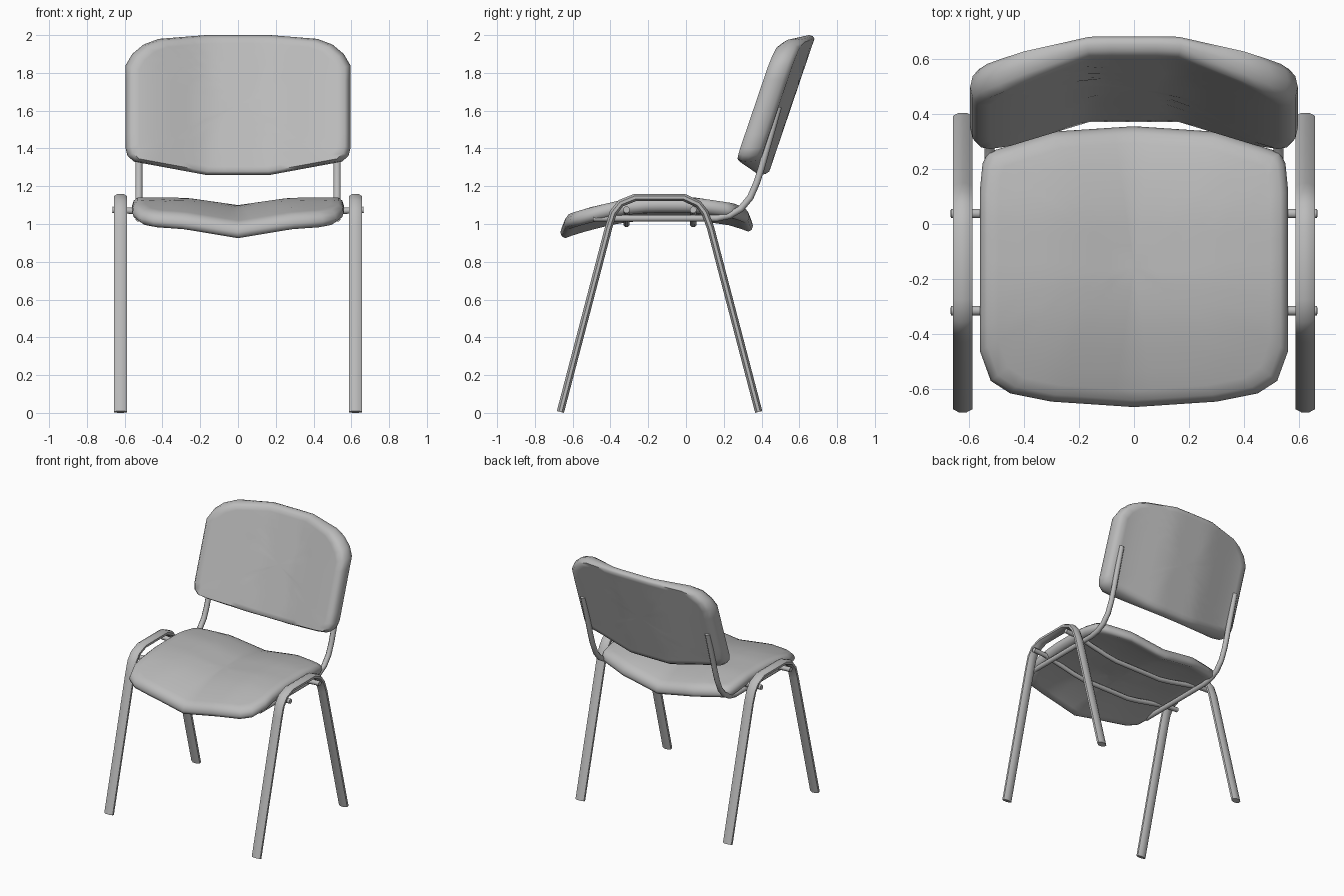
import bpy
import bmesh
import math
from mathutils import Vector

cube = bpy.data.objects.get("Cube")
if cube:
    bpy.data.objects.remove(cube, do_unlink=True)

grey = bpy.data.materials.new("plain grey")
grey.use_nodes = True
colour = (0.5, 0.5, 0.5, 1)
grey.diffuse_color = colour
grey.node_tree.nodes["Principled BSDF"].inputs["Base Color"].default_value = colour


def interp(table, t):
    """Piecewise linear lookup in a list of (key, value)."""
    for (a, va), (b, vb) in zip(table, table[1:]):
        if t <= b:
            return va + (vb - va) * (max(t, a) - a) / (b - a)
    return table[-1][1]


def finish(name, bm, angle):
    bmesh.ops.recalc_face_normals(bm, faces=bm.faces)
    mesh = bpy.data.meshes.new(name)
    bm.to_mesh(mesh)
    bm.free()
    mesh.materials.append(grey)
    obj = bpy.data.objects.new(name, mesh)
    bpy.context.collection.objects.link(obj)
    bpy.ops.object.select_all(action='DESELECT')
    obj.select_set(True)
    bpy.context.view_layer.objects.active = obj
    bpy.ops.object.shade_smooth_by_angle(angle=math.radians(angle))
    return obj


def bridge(bm, a, b):
    n = len(a)
    for i in range(n):
        bm.faces.new((a[i], a[(i + 1) % n], b[(i + 1) % n], b[i]))


def sweep(name, path, axis, half_wide, half_thick, sides):
    """Sweep an oval along a planar path; axis is the plane's normal."""
    bm = bmesh.new()
    axis = Vector(axis)
    pts = [Vector(p) for p in path]
    rings = []
    for i, p in enumerate(pts):
        before = (p - pts[i - 1]).normalized() if i else None
        after = (pts[i + 1] - p).normalized() if i + 1 < len(pts) else None
        tangent = ((before or after) + (after or before)).normalized()
        side = tangent.cross(axis)
        mitre = 1 / tangent.dot(after or before)
        ring = []
        for k in range(sides):
            a = math.tau * (k + 0.5) / sides
            ring.append(bm.verts.new(p + axis * half_wide * math.cos(a)
                                     + side * half_thick * mitre * math.sin(a)))
        rings.append(ring)
    for a, b in zip(rings, rings[1:]):
        bridge(bm, a, b)
    bm.faces.new(rings[0])
    bm.faces.new(rings[-1])
    return finish(name, bm, 50)


def cushion(name, half, middle, upper, lower, place):
    """Pad with a mirrored outline between two surfaces and a rounded rim."""
    corners = half + [(-x, v) for x, v in reversed(half) if x > 0]
    outline = []
    for i, (x, v) in enumerate(corners):
        nx, nv = corners[(i + 1) % len(corners)]
        steps = max(1, round(math.hypot(nx - x, nv - v) / 0.08))
        outline += [(x + (nx - x) * s / steps, v + (nv - v) * s / steps)
                    for s in range(steps)]
    # Each layer: outline scale, then blend from upper to lower surface
    inner = [0.15, 0.3, 0.45, 0.6, 0.75, 0.88, 0.95]
    layers = [(s, 0) for s in inner] + [(0.985, 0.2), (1, 0.5), (0.985, 0.8)]
    layers += [(s, 1) for s in reversed(inner)]
    bm = bmesh.new()

    def point(x, v, blend):
        top, bottom = upper(x, v), lower(x, v)
        return bm.verts.new(place(x, v, top + (bottom - top) * blend))

    rings = [[point(x * s, middle + (v - middle) * s, blend) for x, v in outline]
             for s, blend in layers]
    for a, b in zip(rings, rings[1:]):
        bridge(bm, a, b)
    for ring, blend in ((rings[0], 0), (rings[-1], 1)):
        centre = point(0, middle, blend)
        for i in range(len(ring)):
            bm.faces.new((ring[i], ring[(i + 1) % len(ring)], centre))
    return finish(name, bm, 60)


# Seat: waterfall front, dished along the middle
seat_half = [(0, -0.665), (0.3, -0.645), (0.45, -0.615), (0.52, -0.57),
             (0.56, -0.46), (0.56, 0.12), (0.55, 0.22), (0.53, 0.26),
             (0.3, 0.335), (0, 0.355)]
seat_top = [(-0.665, 1.035), (-0.6, 1.06), (-0.5, 1.09), (-0.35, 1.125),
            (-0.2, 1.14), (0.05, 1.14), (0.25, 1.11), (0.355, 1.07)]
dish = [(0, -0.04), (0.28, 0), (0.6, 0)]


def seat_upper(x, y):
    return interp(seat_top, y) + interp(dish, abs(x))


cushion("seat", seat_half, -0.155, seat_upper,
        lambda x, y: seat_upper(x, y) - 0.08, lambda x, y, w: (x, y, w))

# Backrest: leaning pad whose sides wrap forward
back_half = [(0, 1.26), (0.17, 1.26), (0.55, 1.33), (0.585, 1.36),
             (0.595, 1.4), (0.595, 1.84), (0.56, 1.9), (0.5, 1.95),
             (0.42, 1.98), (0.17, 2.0), (0, 2.0)]
wrap = [(0, 0), (0.16, 0), (0.48, 0.9), (0.6, 1)]


def back_rear(x, z):
    return 0.435 + 0.34 * (z - 1.26) - 0.07 * interp(wrap, abs(x))


cushion("backrest", back_half, 1.63,
        lambda x, z: back_rear(x, z) - 0.07 - 0.06 * interp(wrap, abs(x)),
        back_rear, lambda x, z, w: (x, w, z))

# Leg hoops and backrest tubes, one per side
leg_path = [(-0.665, 0.005), (-0.41, 0.98), (-0.385, 1.06), (-0.345, 1.11),
            (-0.27, 1.14), (-0.01, 1.14), (0.065, 1.105), (0.1, 1.06),
            (0.13, 0.98), (0.385, 0.005)]
tube_path = [(-0.49, 1.03), (0.16, 1.03), (0.23, 1.045), (0.29, 1.08),
             (0.34, 1.14), (0.375, 1.22), (0.4, 1.3), (0.49, 1.62)]
for side, sign in (("left", 1), ("right", -1)):
    sweep(side + "_leg_hoop", [(0.622 * sign, y, z) for y, z in leg_path],
          (1, 0, 0), 0.038, 0.021, 8)
    sweep(side + "_back_tube", [(0.525 * sign, y, z) for y, z in tube_path],
          (1, 0, 0), 0.02, 0.019, 8)

# Cross bars dipping under the seat
bar_half = [(0.665, 1.075), (0.56, 1.07), (0.3, 1.015), (0.2, 1.0)]
bar_path = bar_half + [(-x, z) for x, z in reversed(bar_half)]
for label, y in (("front", -0.315), ("rear", 0.038)):
    sweep(label + "_cross_bar", [(x, y, z) for x, z in bar_path],
          (0, 1, 0), 0.018, 0.018, 8)
